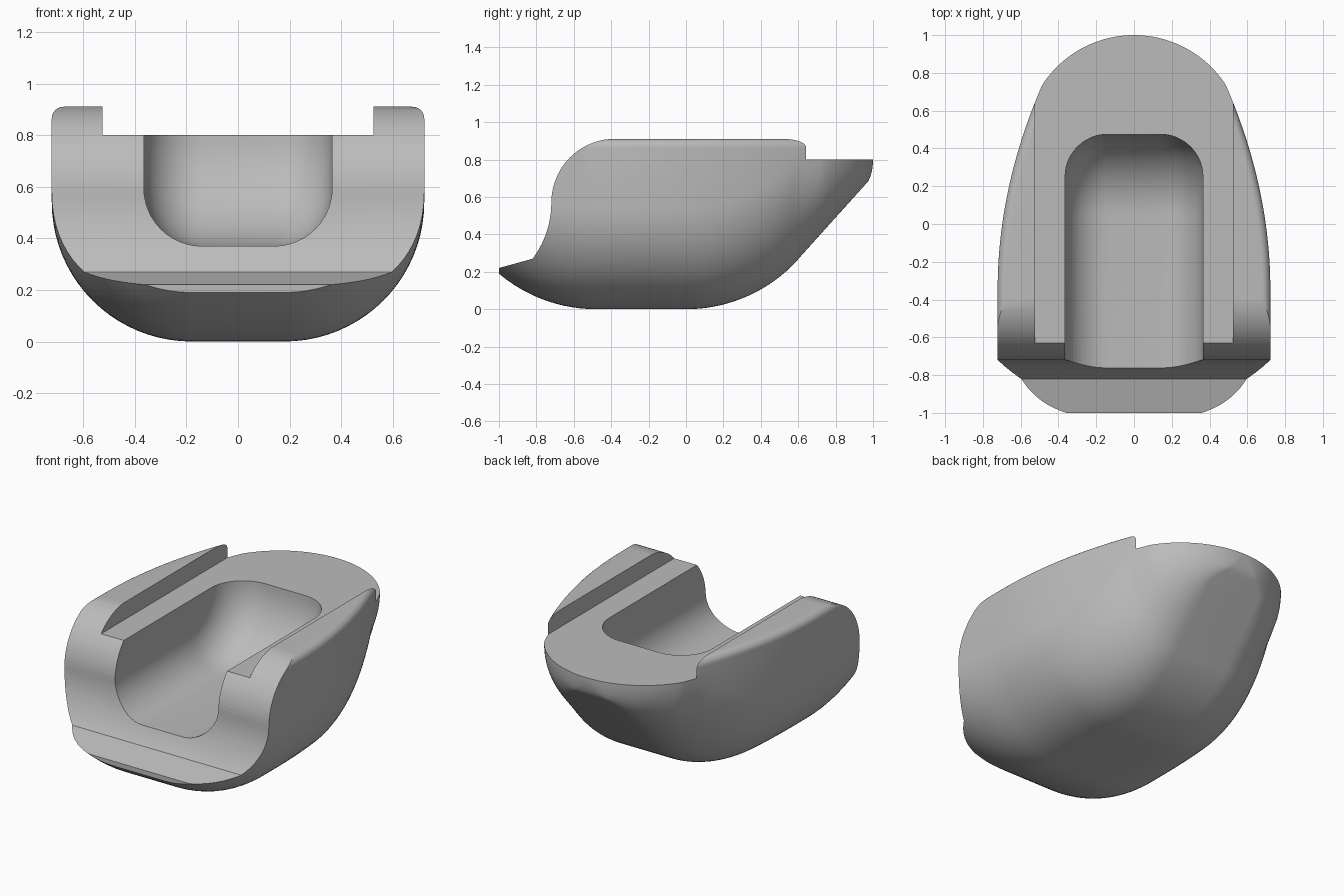
import bpy, bmesh
from math import sin, cos, pi, sqrt

old = bpy.data.objects.get("Cube")
if old:
    bpy.data.objects.remove(old, do_unlink=True)

grey = bpy.data.materials.new("plain grey")
grey.use_nodes = True
colour = (0.5, 0.5, 0.5, 1)
grey.diffuse_color = colour
grey.node_tree.nodes["Principled BSDF"].inputs["Base Color"].default_value = colour

TOP, DECK = 0.91, 0.80


def arc(cx, cy, rx, ry, a, b, n):
    """Points on an elliptical arc, angles in quarter turns."""
    angles = [(a + (b - a) * i / n) * pi / 2 for i in range(n + 1)]
    return [(cx + rx * cos(t), cy + ry * sin(t)) for t in angles]


def finish(bm, name):
    bmesh.ops.recalc_face_normals(bm, faces=bm.faces[:])
    mesh = bpy.data.meshes.new(name)
    bm.to_mesh(mesh)
    bm.free()
    mesh.materials.append(grey)
    obj = bpy.data.objects.new(name, mesh)
    bpy.context.collection.objects.link(obj)
    return obj


def loft(rings, name):
    """Skin a list of equal closed rings and cap both ends."""
    bm = bmesh.new()
    rows = [[bm.verts.new(p) for p in ring] for ring in rings]
    n = len(rows[0])
    for r, s in zip(rows, rows[1:]):
        for i in range(n):
            j = (i + 1) % n
            bm.faces.new((r[i], r[j], s[j], s[i]))
    bm.faces.new(rows[0])
    bm.faces.new(rows[-1])
    return finish(bm, name)


def half_width(y):
    side = 0.722 - max(0, y + 0.35) ** 2 / 5
    if y > 0.6:
        side = min(side, sqrt(0.58 ** 2 - (y - 0.42) ** 2))
    return side


def keel(y):
    """Height of the underside along the length."""
    if y < -0.48:
        return 0.807 - sqrt(0.807 ** 2 - (y + 0.48) ** 2)
    if y < 0:
        return 0
    if y < 0.6:
        return 0.81 - sqrt(0.81 ** 2 - y ** 2)
    z = 0.268 + 1.11 * (y - 0.6)
    if y > 0.97:
        z += 0.088 * (1 - sqrt(1 - ((y - 0.97) / 0.03) ** 2))
    return z


def section(y):
    """Round-bottomed cross-section with softened top edges."""
    w, b = half_width(y), keel(y)
    flat = min(0.18, 0.55 * w)
    rz = min(0.54, DECK - b)
    f = min(0.045, w / 2)
    half = arc(flat, b + rz, w - flat, rz, -1, 0, 20)
    half += arc(w - f, TOP - f, f, f, 0, 1, 6)
    ring = half + [(-x, z) for x, z in reversed(half)]
    return [(x, y, z) for x, z in ring]


# Main hull
steps = 72
hull = loft([section(-1 + 1.9995 * sin(pi / 2 * i / steps)) for i in range(steps + 1)],
            "hull")

# Cutter for the step between the two side rails
bm = bmesh.new()
bmesh.ops.create_cube(bm, size=1)
for v in bm.verts:
    v.co = (v.co.x * 1.05, v.co.y * 3, DECK + (v.co.z + 0.5) * 0.5)
deck_cutter = finish(bm, "deck_cutter")

# Cutter for the S-shaped front face and lip
profile = [(-1.2, 0.165)]
profile += arc(-1.22, 0.57, 0.5, 0.5, -0.41, 0, 14)
profile += arc(-0.38, 0.57, 0.34, 0.341, 2, 1, 20)[1:]
profile += [(-0.38, 1.3), (-1.2, 1.3)]
front_cutter = loft([[(x, y, z) for y, z in profile] for x in (-1, 1)], "front_cutter")

# Cutter for the channel: rounded trough that curves up at the back
depth, corner, axis_y = 0.43, 0.225, 0.045
trough = arc(0.365 - corner, depth - corner, corner, corner, 0, 1, 12)
trough = [(0.365, 0)] + trough
trough += [(-x, d) for x, d in trough]
bm = bmesh.new()
for x, d in trough:
    bm.verts.new((x, -1.3, DECK - d))
    bm.verts.new((x, axis_y + d, DECK + 0.3))
    for y, z in arc(axis_y, DECK, d, d, -1, 0, 20):
        bm.verts.new((x, y, z))
    bm.verts.new((x, -1.3, DECK + 0.3))
bmesh.ops.remove_doubles(bm, verts=bm.verts[:], dist=0.0001)
out = bmesh.ops.convex_hull(bm, input=bm.verts[:])
spare = {g for g in out["geom_interior"] + out["geom_unused"]
         if isinstance(g, bmesh.types.BMVert)}
bmesh.ops.delete(bm, geom=list(spare), context="VERTS")
channel_cutter = finish(bm, "channel_cutter")

# Cut the hull, then shade it
bpy.ops.object.select_all(action="DESELECT")
bpy.context.view_layer.objects.active = hull
hull.select_set(True)
for cutter in (deck_cutter, front_cutter, channel_cutter):
    mod = hull.modifiers.new(cutter.name, "BOOLEAN")
    mod.operation, mod.solver, mod.object = "DIFFERENCE", "EXACT", cutter
    bpy.ops.object.modifier_apply(modifier=mod.name)
    bpy.data.objects.remove(cutter, do_unlink=True)
bpy.ops.object.shade_smooth_by_angle(angle=pi / 6)
